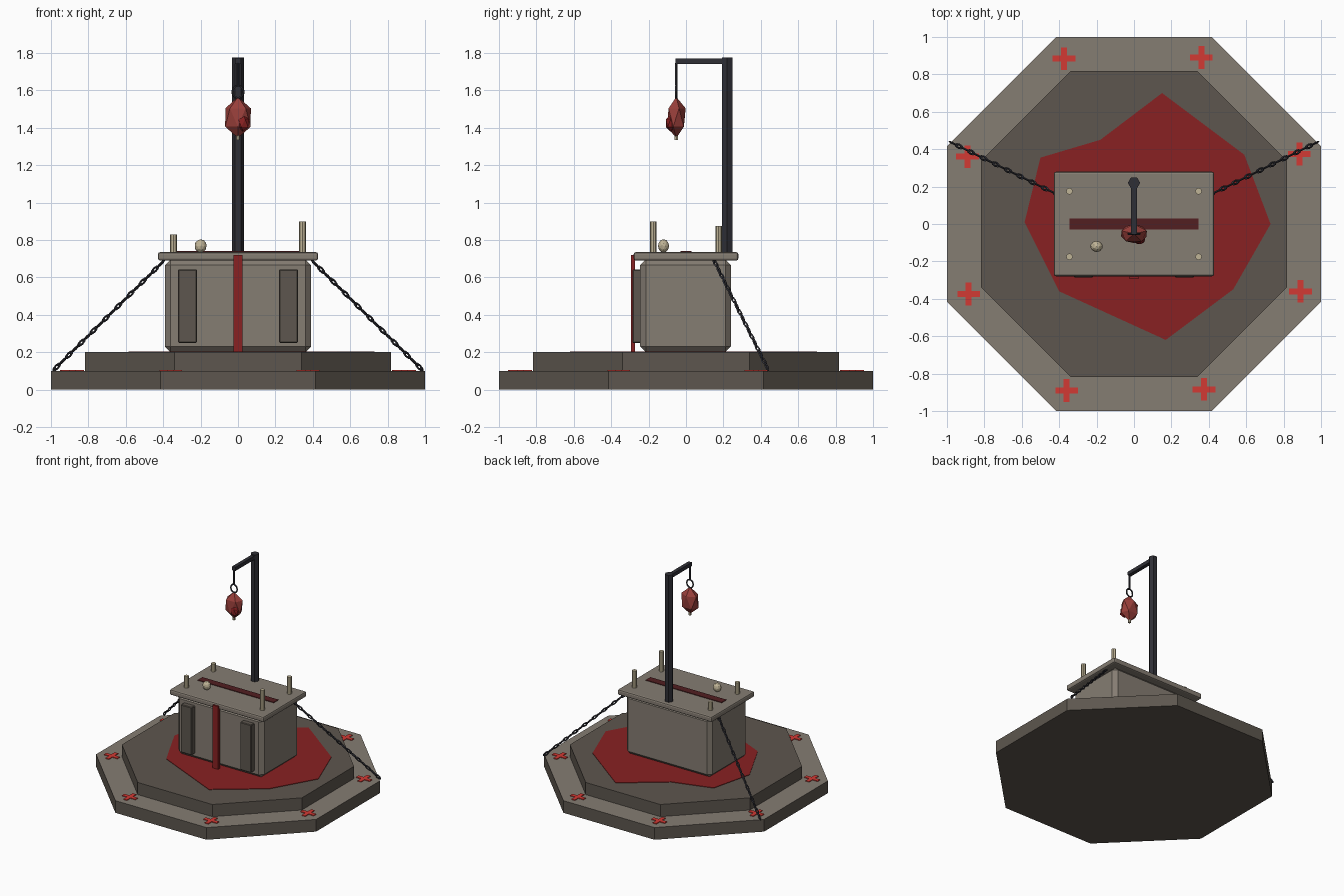
import bpy, bmesh, math
from mathutils import Vector, Matrix

if "Cube" in bpy.data.objects:
    bpy.data.objects.remove(bpy.data.objects["Cube"])


def material(name, rgb):
    m = bpy.data.materials.new(name)
    m.diffuse_color = (*rgb, 1)
    m.use_nodes = True
    m.node_tree.nodes["Principled BSDF"].inputs["Base Color"].default_value = m.diffuse_color
    return m


LIGHT = material("light stone", (0.235, 0.205, 0.17))
DARK = material("dark stone", (0.11, 0.094, 0.077))
BLOOD = material("blood red", (0.25, 0.015, 0.016))
BRIGHT = material("bright red", (0.65, 0.042, 0.034))
STAIN = material("dark red", (0.085, 0.013, 0.015))
FLESH = material("flesh red", (0.32, 0.05, 0.043))
IRON = material("black iron", (0.028, 0.028, 0.036))
BONE = material("bone", (0.53, 0.46, 0.31))


def finish(name, bm, *mats):
    bmesh.ops.recalc_face_normals(bm, faces=bm.faces[:])
    me = bpy.data.meshes.new(name)
    bm.to_mesh(me)
    bm.free()
    for m in mats:
        me.materials.append(m)
    ob = bpy.data.objects.new(name, me)
    bpy.context.collection.objects.link(ob)
    return ob


def box(name, lo, hi, mat, bevel=0, segments=1):
    lo, hi = Vector(lo), Vector(hi)
    bm = bmesh.new()
    bmesh.ops.create_cube(bm, size=1, matrix=Matrix.Translation((lo + hi) / 2)
                          @ Matrix.Diagonal((*(hi - lo), 1)))
    if bevel:
        bmesh.ops.bevel(bm, geom=bm.edges[:], offset=bevel, segments=segments,
                        profile=0.5, affect='EDGES')
    return finish(name, bm, mat)


def prism(name, points, z0, z1, *mats):
    """Extrude a flat outline from z0 to z1."""
    bm = bmesh.new()
    face = bm.faces.new([bm.verts.new((x, y, z0)) for x, y in points])
    top = bmesh.ops.extrude_face_region(bm, geom=[face])["geom"]
    for v in top:
        if isinstance(v, bmesh.types.BMVert):
            v.co.z = z1
    return finish(name, bm, *mats)


def ngon(n, r, cx=0, cy=0, turn=0):
    return [(cx + r * math.cos(turn + i * math.tau / n),
             cy + r * math.sin(turn + i * math.tau / n)) for i in range(n)]


def ball(name, centre, radii, mat, subdivisions=1, turn=0):
    bm = bmesh.new()
    bmesh.ops.create_icosphere(bm, subdivisions=subdivisions, radius=1,
                               matrix=Matrix.Translation(centre) @ Matrix.Diagonal((*radii, 1))
                               @ Matrix.Rotation(turn, 4, 'Z'))
    return finish(name, bm, mat)


def add_ring(bm, mat, major, minor, stretch=1, n=10, m=5):
    """Ring in the local XZ plane, stretched along local Z."""
    grid = []
    for i in range(n):
        a = math.tau * i / n
        row = []
        for j in range(m):
            b = math.tau * j / m
            r = major + minor * math.cos(b)
            row.append(bm.verts.new(mat @ Vector(
                (r * math.cos(a), minor * math.sin(b), r * math.sin(a) * stretch))))
        grid.append(row)
    for i in range(n):
        for j in range(m):
            k, l = (i + 1) % n, (j + 1) % m
            bm.faces.new((grid[i][j], grid[k][j], grid[k][l], grid[i][l]))


# Stepped octagonal base, lower step with a paler top
TURN = math.pi / 8
COS = math.cos(TURN)
lower = prism("lower_step", ngon(8, 1 / COS, turn=TURN), 0, 0.1, DARK, LIGHT)
for p in lower.data.polygons:
    p.material_index = int(p.normal.z > 0.5)
prism("upper_step", ngon(8, 0.818 / COS, turn=TURN), 0.1, 0.2, DARK)

# Painted crosses near the corners of the lower step
w, r = 0.016, 0.061
CROSS = [(w, w), (w, r), (-w, r), (-w, w), (-r, w), (-r, -w),
         (-w, -w), (-w, -r), (w, -r), (w, -w), (r, -w), (r, w)]
for i in range(8):
    a = math.radians(23 + 45 * i)
    cx, cy = 0.96 * math.cos(a), 0.96 * math.sin(a)
    prism("cross_mark", [(cx + x, cy + y) for x, y in CROSS], 0.1, 0.106, BRIGHT)

# Spilled pool around the altar
prism("pool", [(0.73, 0), (0.59, 0.37), (0.15, 0.70), (-0.18, 0.45), (-0.50, 0.355),
               (-0.585, 0.01), (-0.40, -0.36), (0.17, -0.62), (0.53, -0.35)],
      0.2, 0.204, BLOOD)

# Altar block, slab and front panels
box("altar_block", (-0.39, -0.245, 0.2), (0.39, 0.24, 0.695), LIGHT, 0.03)
box("altar_slab", (-0.428, -0.28, 0.69), (0.428, 0.28, 0.735), LIGHT, 0.012, 2)
for s in (-1, 1):
    box("front_panel", (s * 0.27 - 0.05, -0.287, 0.25), (s * 0.27 + 0.05, -0.23, 0.643), DARK, 0.005)

# Red trickle down the front and stained groove on top
box("front_trickle", (-0.025, -0.295, 0.2), (0.025, -0.272, 0.72), BLOOD)
box("top_stain", (-0.345, -0.03, 0.733), (0.345, 0.03, 0.74), STAIN)

# Candles and a small knob of bone
for x, y, z in ((-0.345, -0.175, 0.83), (-0.345, 0.175, 0.80),
                (0.345, -0.175, 0.90), (0.345, 0.175, 0.875)):
    prism("candle", ngon(8, 0.018, x, y), 0.73, z, BONE)
ball("bone_knob", (-0.2, -0.12, 0.768), (0.033, 0.03, 0.036), BONE, 2)

# Gallows post, arm and hook
prism("post", ngon(6, 0.033, 0, 0.22), 0.73, 1.777, IRON)
box("arm", (-0.015, -0.055, 1.74), (0.015, 0.22, 1.77), IRON)
prism("hook_rod", ngon(6, 0.008, 0, -0.052), 1.63, 1.745, IRON)
bm = bmesh.new()
add_ring(bm, Matrix.Translation((0, -0.052, 1.592)), 0.03, 0.006, 1.1, 12)
finish("hook_ring", bm, IRON)

# Hanging lump with a dark growth and bony tip
ball("hanging_lump", (0, -0.052, 1.455), (0.08, 0.056, 0.11), FLESH, 1, 0.3)
ball("lump_growth", (0.028, -0.082, 1.425), (0.036, 0.03, 0.046), BLOOD, 1)
prism("lump_tip", ngon(6, 0.011, 0, -0.052), 1.335, 1.37, BONE)

# Chains from the slab to the back corners of the base
LINKS = 18
for s in (-1, 1):
    start, end = Vector((s * 0.395, 0.15, 0.69)), Vector((s * 0.985, 0.44, 0.105))
    rot = (end - start).to_track_quat('Z', 'Y').to_matrix().to_4x4()
    bm = bmesh.new()
    for i in range(LINKS):
        pos = start.lerp(end, (i + 0.5) / LINKS)
        twist = Matrix.Rotation(math.pi / 2 * (i % 2), 4, 'Z')
        add_ring(bm, Matrix.Translation(pos) @ rot @ twist, 0.009, 0.0055, 2.3, 8, 4)
    finish("chain", bm, IRON)
